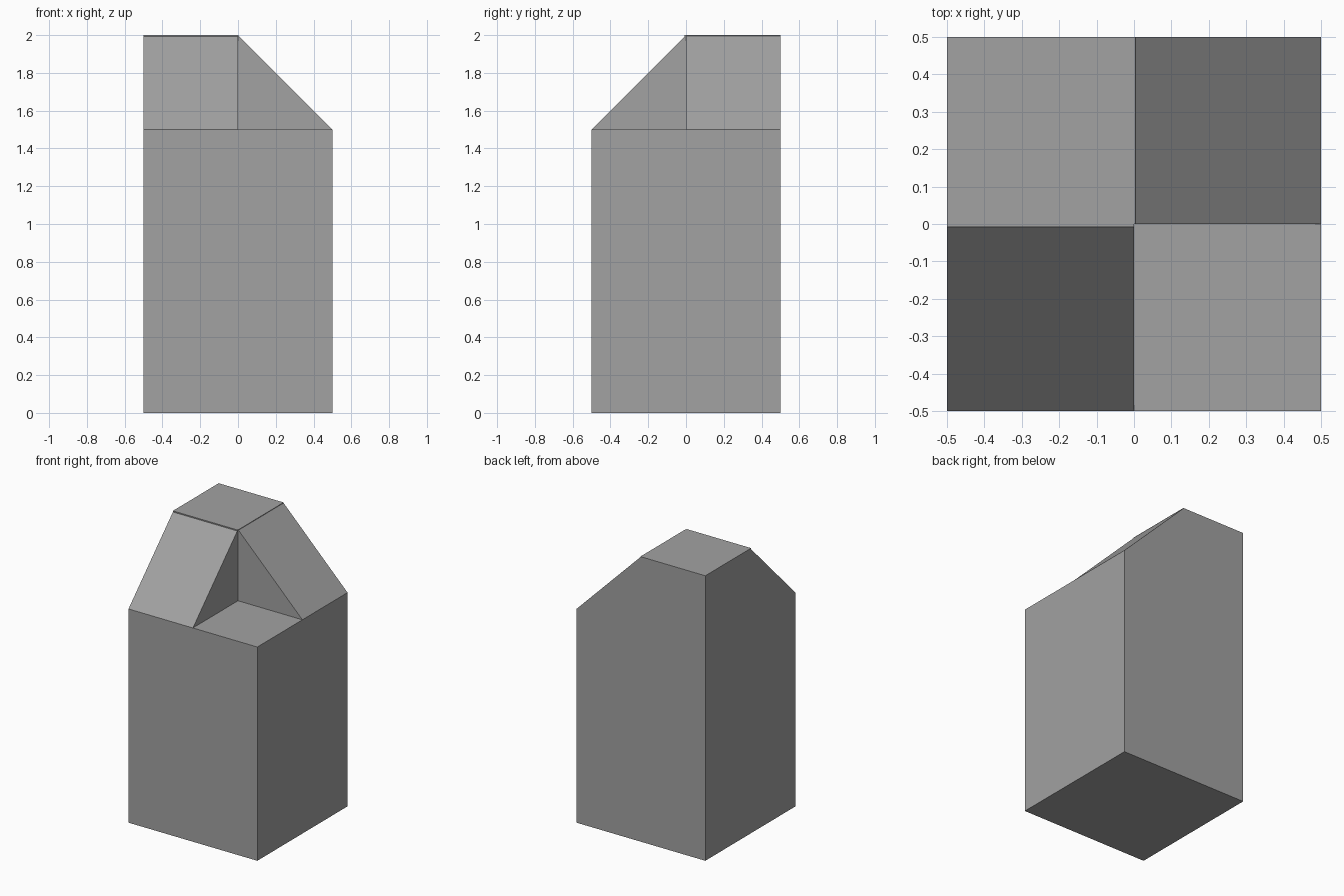
import bpy
import bmesh
from mathutils import Vector

cube = bpy.data.objects.get("Cube")
if cube:
    bpy.data.objects.remove(cube, do_unlink=True)

# Single grey material
grey = bpy.data.materials.new("plain grey")
grey.use_nodes = True
colour = (0.36, 0.36, 0.36, 1.0)
grey.diffuse_color = colour
grey.node_tree.nodes["Principled BSDF"].inputs["Base Color"].default_value = colour


def prism(name, base, direction):
    """Closed solid made by sweeping a flat outline along a direction."""
    bm = bmesh.new()
    face = bm.faces.new([bm.verts.new(p) for p in base])
    swept = bmesh.ops.extrude_face_region(bm, geom=[face], use_keep_orig=True)
    moved = [v for v in swept["geom"] if isinstance(v, bmesh.types.BMVert)]
    bmesh.ops.translate(bm, verts=moved, vec=Vector(direction))
    bmesh.ops.recalc_face_normals(bm, faces=bm.faces)
    mesh = bpy.data.meshes.new(name)
    bm.to_mesh(mesh)
    bm.free()
    mesh.materials.append(grey)
    obj = bpy.data.objects.new(name, mesh)
    bpy.context.collection.objects.link(obj)
    return obj


def cut(target, cutter):
    """Subtract a helper solid and discard it."""
    cutter.hide_render = True
    mod = target.modifiers.new(cutter.name, "BOOLEAN")
    mod.operation = "DIFFERENCE"
    mod.solver = "EXACT"
    mod.object = cutter
    bpy.context.view_layer.objects.active = target
    bpy.ops.object.modifier_apply(modifier=mod.name)
    bpy.data.objects.remove(cutter, do_unlink=True)


# Full block
tower = prism("tower_block",
              [(-.5, -.5, 0), (.5, -.5, 0), (.5, .5, 0), (-.5, .5, 0)], (0, 0, 2))

# 45 degree slopes on the front and the +x side, each under a thin lip
lip_f, lip_s = 1 / 128, 1 / 256
cut(tower, prism("front_slope_cutter",
                 [(-1, -lip_f, 2 - lip_f), (-1, -lip_f, 3), (-1, -1, 3), (-1, -1, 1)],
                 (2, 0, 0)))
cut(tower, prism("side_slope_cutter",
                 [(lip_s, -1, 2 - lip_s), (lip_s, -1, 3), (1, -1, 3), (1, -1, 1)],
                 (0, 2, 0)))

# Square corner notch between the slopes
cut(tower, prism("corner_notch_cutter",
                 [(0, -1, 1.5), (1, -1, 1.5), (1, 0, 1.5), (0, 0, 1.5)], (0, 0, 1.5)))

# Clean up coplanar splits and keep one material
bm = bmesh.new()
bm.from_mesh(tower.data)
bmesh.ops.remove_doubles(bm, verts=bm.verts, dist=1e-5)
bmesh.ops.dissolve_limit(bm, angle_limit=0.01, verts=bm.verts, edges=bm.edges)
bm.to_mesh(tower.data)
bm.free()
tower.data.materials.clear()
tower.data.materials.append(grey)
for poly in tower.data.polygons:
    poly.material_index = 0
    poly.use_smooth = False
